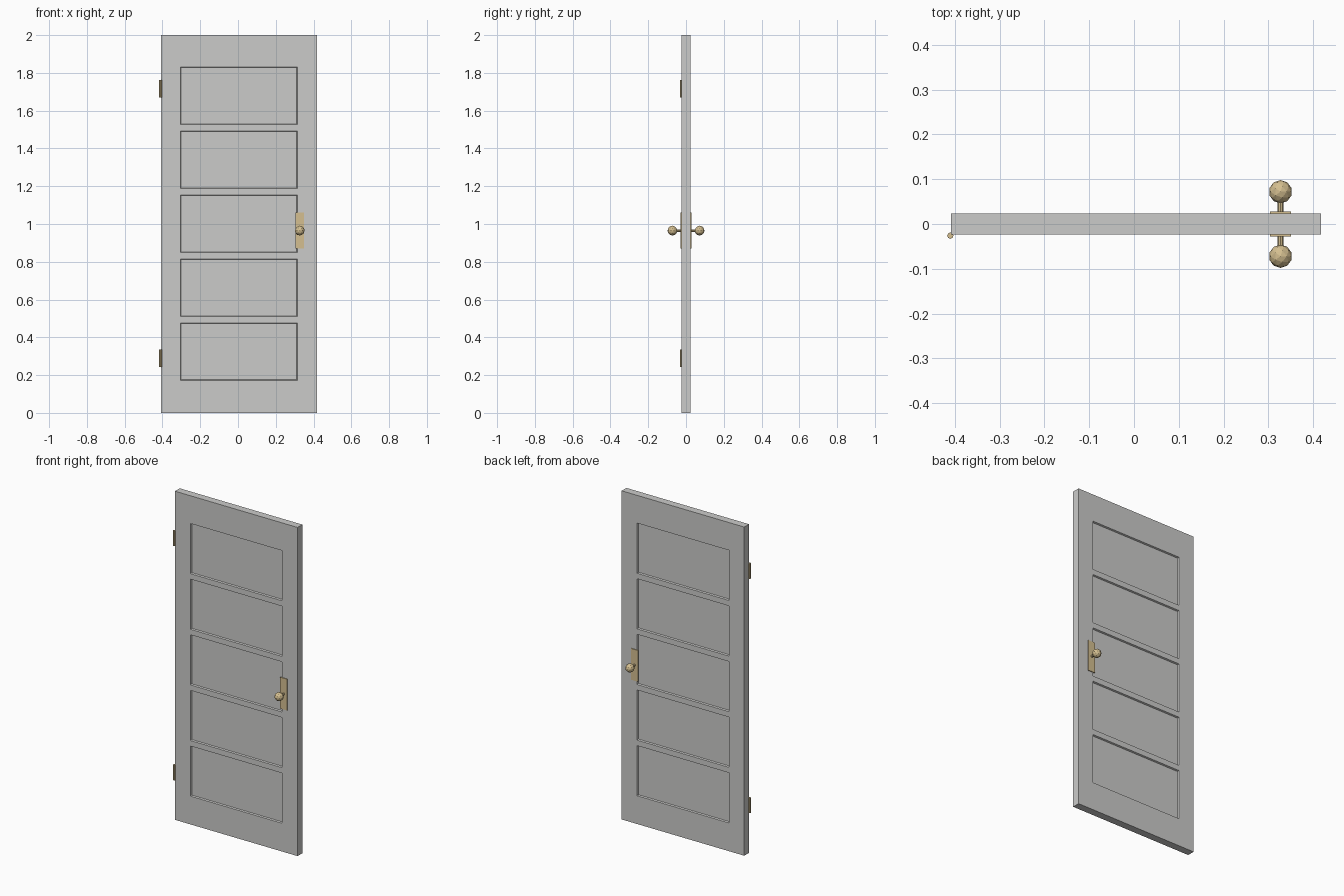
import bpy, bmesh, math
from mathutils import Matrix, Vector

if "Cube" in bpy.data.objects:
    bpy.data.objects.remove(bpy.data.objects["Cube"])


def material(name, rgb):
    m = bpy.data.materials.new(name)
    m.diffuse_color = (*rgb, 1.0)
    m.use_nodes = True
    m.node_tree.nodes["Principled BSDF"].inputs["Base Color"].default_value = m.diffuse_color
    return m


GREY = material("grey paint", (0.60, 0.60, 0.59))
BRASS = material("pale brass", (0.66, 0.52, 0.28))

# Door slab extents and panel layout
X0, X1, HALF_T, HEIGHT = -0.408, 0.417, 0.023, 2.0
STILE, PANEL_BOTTOM, PANEL_H, PITCH, COUNT = 0.103, 0.172, 0.305, 0.3385, 5
KNOB_X, KNOB_Z = 0.327, 0.965


def add_object(name, bm, mat):
    mesh = bpy.data.meshes.new(name)
    bm.to_mesh(mesh)
    bm.free()
    mesh.materials.append(mat)
    obj = bpy.data.objects.new(name, mesh)
    bpy.context.collection.objects.link(obj)
    return obj


def box(bm, lo, hi):
    lo, hi = Vector(lo), Vector(hi)
    mat = Matrix.Translation((lo + hi) / 2) @ Matrix.Diagonal((*(hi - lo), 1))
    bmesh.ops.create_cube(bm, size=1, matrix=mat)


def cylinder(name, radius, depth, matrix, sides):
    bm = bmesh.new()
    bmesh.ops.create_cone(bm, cap_ends=True, segments=sides, radius1=radius,
                          radius2=radius, depth=depth, matrix=matrix)
    return add_object(name, bm, BRASS)


# Door slab: cut into stiles and rails, then sink five panels on each side
bm = bmesh.new()
box(bm, (X0, -HALF_T, 0), (X1, HALF_T, HEIGHT))
px0, px1 = X0 + STILE, X1 - STILE
rows = [(PANEL_BOTTOM + i * PITCH, PANEL_BOTTOM + i * PITCH + PANEL_H)
        for i in range(COUNT)]
cuts = [((x, 0, 0), (1, 0, 0)) for x in (px0, px1)]
cuts += [((0, 0, z), (0, 0, 1)) for row in rows for z in row]
for co, no in cuts:
    bmesh.ops.bisect_plane(bm, geom=bm.verts[:] + bm.edges[:] + bm.faces[:],
                           plane_co=co, plane_no=no)
bm.normal_update()
panels = []
for f in bm.faces:
    c = f.calc_center_median()
    if (abs(f.normal.y) > 0.9 and px0 < c.x < px1
            and any(a < c.z < b for a, b in rows)):
        panels.append(f)
bmesh.ops.inset_individual(bm, faces=panels, thickness=0.005, depth=-0.009)
add_object("door_slab", bm, GREY)

# Plate, spindle and faceted knob on both faces
for side, s in (("front", -1), ("back", 1)):
    bm = bmesh.new()
    ys = sorted((s * (HALF_T - 0.002), s * (HALF_T + 0.005)))
    box(bm, (KNOB_X - 0.0235, ys[0], KNOB_Z - 0.095),
        (KNOB_X + 0.0235, ys[1], KNOB_Z + 0.095))
    add_object(side + "_lock_plate", bm, BRASS)

    cylinder(side + "_knob_spindle", 0.007, 0.045,
             Matrix.Translation((KNOB_X, s * 0.0475, KNOB_Z))
             @ Matrix.Rotation(math.pi / 2, 4, 'X'), 8)

    bm = bmesh.new()
    bmesh.ops.create_icosphere(bm, subdivisions=2, radius=0.026,
                               matrix=Matrix.Translation((KNOB_X, s * 0.072, KNOB_Z)))
    add_object(side + "_knob", bm, BRASS)

# Hinge barrels on the left front edge
for label, z in (("lower", 0.29), ("upper", 1.716)):
    cylinder(label + "_hinge", 0.007, 0.093,
             Matrix.Translation((-0.410, -0.026, z)), 8)
